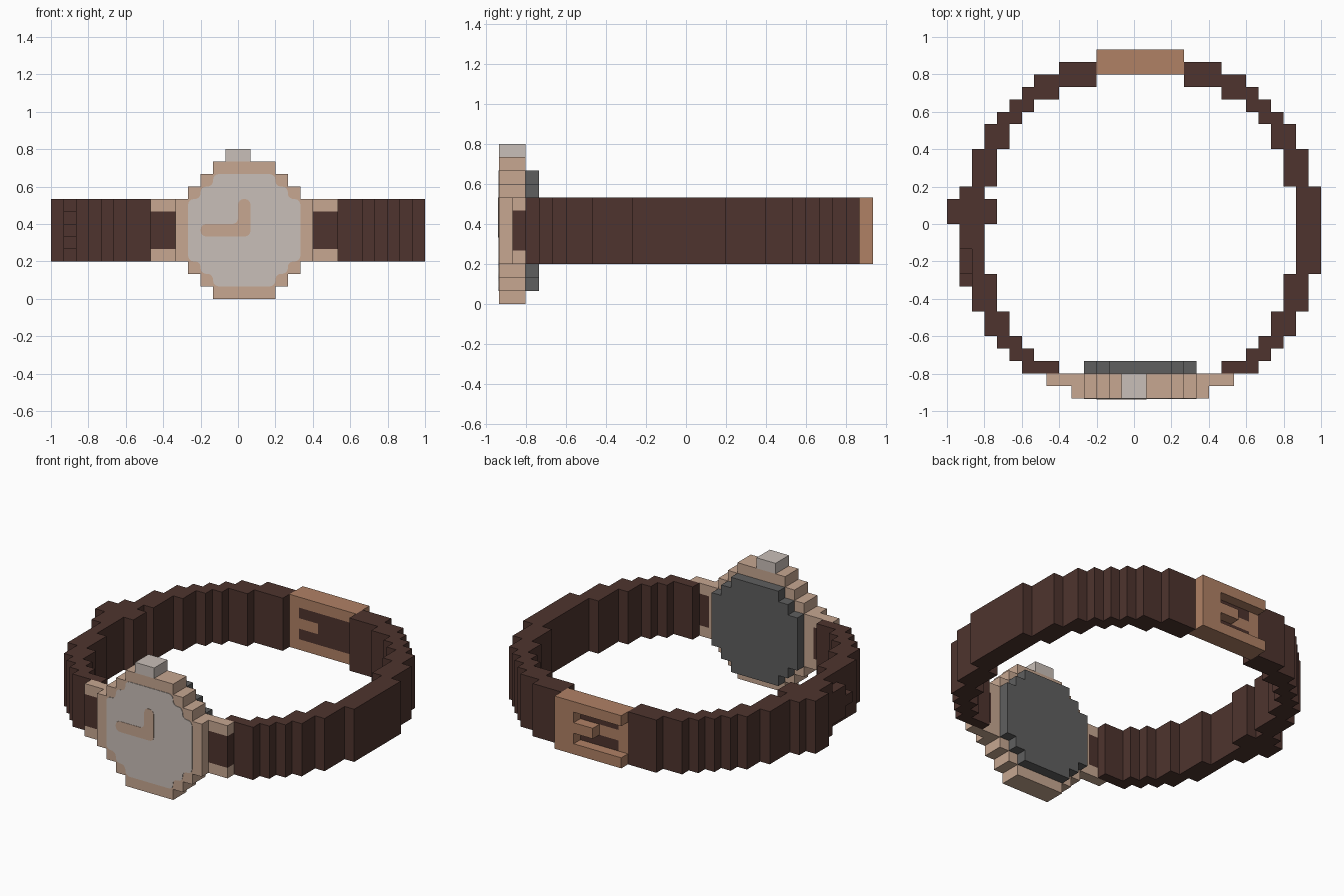
import bpy, bmesh, math
from mathutils import Vector

if "Cube" in bpy.data.objects:
    bpy.data.objects.remove(bpy.data.objects["Cube"])

U = 1 / 15  # size of one block


def material(name, rgb):
    lin = [((c / 255 + 0.055) / 1.055) ** 2.4 for c in rgb]
    m = bpy.data.materials.new(name)
    m.diffuse_color = (*lin, 1)
    m.use_nodes = True
    m.node_tree.nodes["Principled BSDF"].inputs["Base Color"].default_value = m.diffuse_color
    return m


BROWN = material("dark brown leather", (78, 52, 46))
TAN = material("rose tan metal", (199, 167, 145))
COPPER = material("copper buckle", (176, 129, 101))
PALE = material("pale grey", (201, 191, 184))
GREY = material("dark grey", (95, 95, 95))


def finish(bm, name, mat):
    bmesh.ops.recalc_face_normals(bm, faces=bm.faces)
    me = bpy.data.meshes.new(name)
    bm.to_mesh(me)
    bm.free()
    me.materials.append(mat)
    ob = bpy.data.objects.new(name, me)
    bpy.context.collection.objects.link(ob)
    return ob


def blocks(name, mat, boxes):
    """Union of block-grid boxes (x0,x1,y0,y1,z0,z1), outer skin only."""
    cells = {(x, y, z) for x0, x1, y0, y1, z0, z1 in boxes
             for x in range(x0, x1) for y in range(y0, y1) for z in range(z0, z1)}
    bm = bmesh.new()
    for c in sorted(cells):
        for axis in range(3):
            for side in (0, 1):
                n = list(c)
                n[axis] += 2 * side - 1
                if tuple(n) in cells:
                    continue
                quad = []
                for a, b in ((0, 0), (1, 0), (1, 1), (0, 1)):
                    p = list(c)
                    p[axis] += side
                    p[(axis + 1) % 3] += a
                    p[(axis + 2) % 3] += b
                    quad.append(bm.verts.new(Vector(p) * U))
                if not side:
                    quad.reverse()
                bm.faces.new(quad)
    bmesh.ops.remove_doubles(bm, verts=bm.verts, dist=1e-4)
    bmesh.ops.recalc_face_normals(bm, faces=bm.faces)
    bmesh.ops.dissolve_limit(bm, angle_limit=0.02, verts=bm.verts, edges=bm.edges)
    return finish(bm, name, mat)


def rounded_plate(name, mat, outline, y, thick, radius):
    """Thin plate facing -y with softened corners."""
    bm = bmesh.new()
    f = bm.faces.new([bm.verts.new((x * U, y, z * U)) for x, z in outline])
    bmesh.ops.bevel(bm, geom=list(bm.verts), offset=radius * U, segments=4,
                    profile=0.5, affect='VERTICES')
    ext = bmesh.ops.extrude_face_region(bm, geom=list(bm.faces))
    bmesh.ops.translate(bm, vec=(0, -thick, 0),
                        verts=[v for v in ext["geom"] if isinstance(v, bmesh.types.BMVert)])
    return finish(bm, name, mat)


# Strap: right-hand steps (y0, y1, x0, x1), mirrored about x = 0.5 blocks
steps = [(12, 13, 4, 7), (11, 12, 4, 9), (10, 11, 7, 10), (9, 10, 9, 11),
         (8, 9, 10, 12), (6, 8, 11, 13), (3, 6, 12, 14), (-4, 3, 13, 15),
         (-7, -4, 12, 14), (-9, -7, 11, 13), (-10, -9, 10, 12),
         (-11, -10, 9, 11), (-12, -11, 7, 10)]
strap_right = [(x0, x1, y0, y1, 3, 8) for y0, y1, x0, x1 in steps]
strap_left = []
for y0, y1, x0, x1 in steps:
    if y0 == -4:  # side run: inner layer here, outer layer ends in a pointed tip
        strap_left.append((-13, -12, y0, y1, 3, 8))
    else:
        strap_left.append((1 - x1, 1 - x0, y0, y1, 3, 8))
strap_left += [(-14, -13, -2, 3, 3, 8), (-14, -13, -4, 3, 4, 7), (-14, -13, -5, 3, 5, 6)]
strap_left.append((-15, -11, 0, 2, 3, 8))  # keeper loop
blocks("strap_right", BROWN, strap_right)
blocks("strap_left", BROWN, strap_left)

# Buckle frame, prong and the strap passing through it
blocks("buckle_frame", COPPER, [
    (-3, 4, 12, 14, 7, 8), (-3, 4, 12, 14, 3, 4), (2, 4, 13, 14, 3, 8),
    (-3, -2, 12, 13, 3, 8), (0, 2, 13, 14, 5, 6), (-2, 0, 12, 13, 5, 6)])
blocks("buckle_strap", BROWN, [
    (-2, 4, 12, 13, 4, 5), (-2, 4, 12, 13, 6, 7), (0, 4, 12, 13, 5, 6)])

# Watch case with lugs
rows = [(0, 1, -2, 3), (1, 2, -3, 4), (2, 3, -4, 5), (3, 8, -5, 6),
        (8, 9, -4, 5), (9, 10, -3, 4), (10, 11, -2, 3)]
case = [(x0, x1, -14, -12, z0, z1) for z0, z1, x0, x1 in rows]
for x0 in (-7, 6):
    case += [(x0, x0 + 2, -13, -12, z, z + 1) for z in (3, 7)]
    blocks("lug_strap", BROWN, [(x0, x0 + 2, -13, -12, 4, 7)])
blocks("case", TAN, case)
blocks("crown", PALE, [(-1, 1, -14, -12, 11, 12)])

# Case back and dial share the case profile, one block smaller
inner = [(1, 2, -2, 3), (2, 3, -3, 4), (3, 8, -4, 5), (8, 9, -3, 4), (9, 10, -2, 3)]
blocks("case_back", GREY, [(x0, x1, -12, -11, z0, z1) for z0, z1, x0, x1 in inner])
right = [p for z0, z1, _, x in inner for p in ((x, z0), (x, z1))]
left = [(1 - x, z) for x, z in reversed(right)]
front = -14 * U
rounded_plate("dial", PALE, right + left, front, 0.003, 0.45)
rounded_plate("hands", TAN, [(-3, 5), (1, 5), (1, 8), (0, 8), (0, 6), (-3, 6)],
              front - 0.003, 0.002, 0.45)
